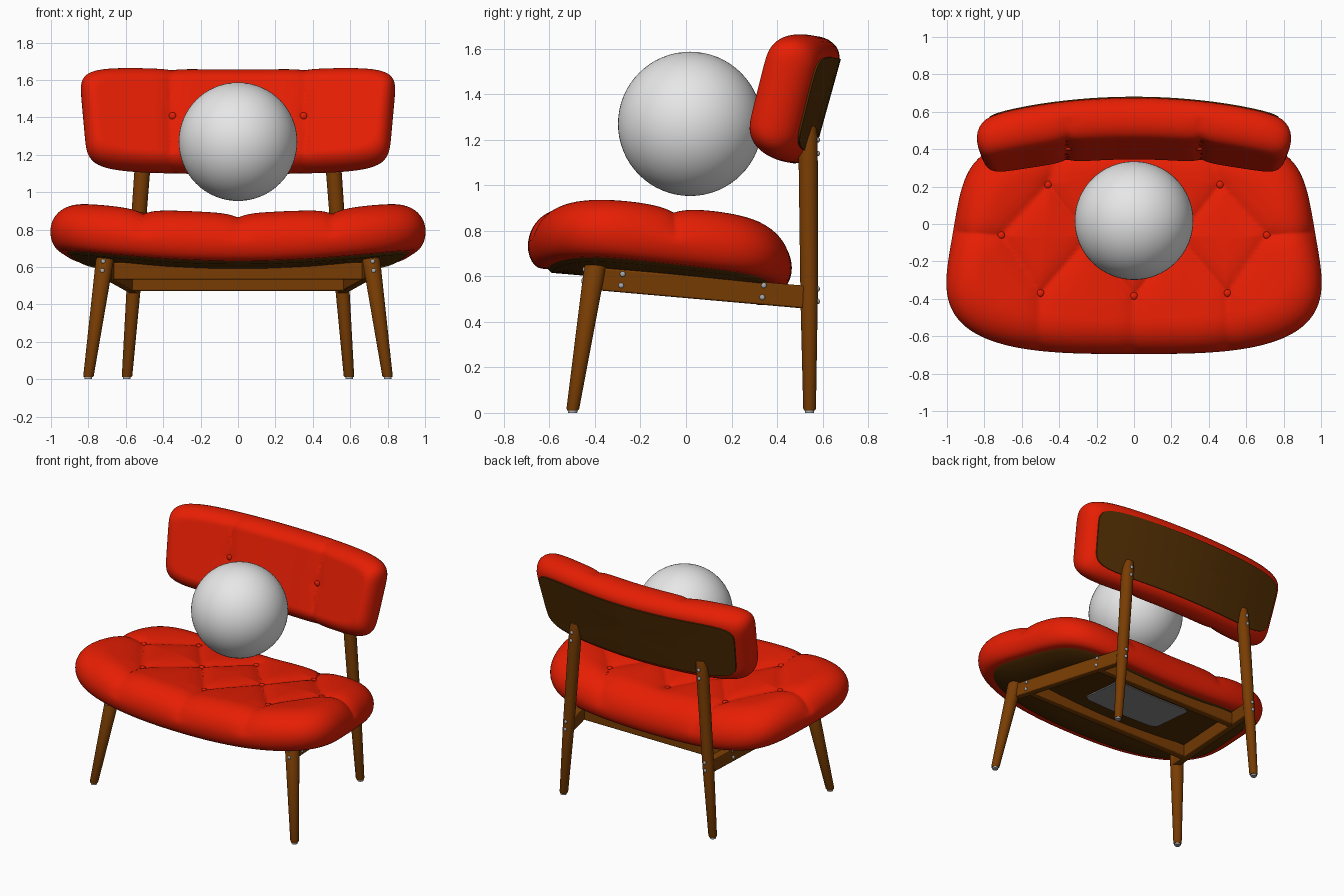
import bpy, bmesh, math
from mathutils import Vector

if "Cube" in bpy.data.objects:
    bpy.data.objects.remove(bpy.data.objects["Cube"])


def material(name, rgb):
    m = bpy.data.materials.new(name)
    m.diffuse_color = (*rgb, 1)
    m.use_nodes = True
    m.node_tree.nodes["Principled BSDF"].inputs["Base Color"].default_value = m.diffuse_color
    return m


RED = material("red upholstery", (0.80, 0.013, 0.001))
WOOD = material("brown wood", (0.19, 0.046, 0.001))
BOARD = material("dark brown board", (0.085, 0.028, 0.001))
PALE = material("pale grey", (0.80, 0.80, 0.80))
METAL = material("metal grey", (0.38, 0.40, 0.43))
PLATE = material("dark grey", (0.27, 0.27, 0.27))


def finish(name, bm, mat, angle=40):
    bmesh.ops.remove_doubles(bm, verts=bm.verts, dist=1e-5)
    bmesh.ops.recalc_face_normals(bm, faces=bm.faces)
    me = bpy.data.meshes.new(name)
    bm.to_mesh(me)
    bm.free()
    me.materials.append(mat)
    me.shade_smooth()
    me.set_sharp_from_angle(angle=math.radians(angle))
    ob = bpy.data.objects.new(name, me)
    bpy.context.collection.objects.link(ob)
    return ob


def loft(bm, rings):
    vs = [[bm.verts.new(p) for p in r] for r in rings]
    n = len(vs[0])
    for r0, r1 in zip(vs, vs[1:]):
        for j in range(n):
            k = (j + 1) % n
            bm.faces.new((r0[j], r0[k], r1[k], r1[j]))
    return vs


def seg_dist(x, y, s):
    p, a, b = Vector((x, y)), Vector(s[:2]), Vector(s[2:])
    t = max(0, min(1, (p - a).dot(b - a) / max((b - a).length_squared, 1e-9)))
    return (p - a - (b - a) * t).length


def shell(name, mat, shape, rings, warp, seams=(), buttons=(), depth=0.03, width=0.06, n=320):
    """Rings of (inset, height, scale, tuft strength) around a tapered superellipse, then warped."""
    a, b, cy, taper, n_lo, n_hi = shape
    out = []
    for d, h, s, k in rings:
        ring = []
        for j in range(n):
            f = 2 * math.pi * (j + 0.5) / n
            c, si = math.cos(f), math.sin(f)
            e = n_hi if si > 0 else n_lo
            r = (abs(c) ** e + abs(si) ** e) ** (-1 / e)
            x = c * r * (a - d) * s * (1 + taper * si * r)
            y = cy + si * r * (b - d) * s
            g = 0
            if k and seams:
                g = depth * math.exp(-min(seg_dist(x, y, q) for q in seams) / width)
                g += 0.4 * depth * math.exp(-min(math.dist((x, y), q) for q in buttons) / 0.03)
            pull = 1 - 1.6 * g * k * (1 - k) / b
            ring.append(warp(x * pull, cy + (y - cy) * pull, h - g * k))
        out.append(ring)
    bm = bmesh.new()
    loft(bm, out)
    return finish(name, bm, mat, 60)


def cushion_rings(low, low_in, top, edge):
    rings = [(low_in, low, s, 0) for s in (0, .25, .5, .75, 1)]
    for i in range(1, 6):                                  # lower bulge
        t = math.pi / 2 * (1 - i / 6)
        rings.append((low_in * (1 - math.cos(t)), low * math.sin(t), 1, 0))
    for i in range(15):                                    # rounded upper edge
        t = math.pi / 2 * i / 14
        rings.append((edge * (1 - math.cos(t)), top * math.sin(t), 1, math.sin(t)))
    return rings + [(edge, top, 1 - i / 40, 1) for i in range(1, 41)]


def board_rings(h0, h1, rim=0.0):
    sc = (0, .25, .5, .75, 1)
    return [(rim, h0, s, 0) for s in sc] + [(0, h1, s, 0) for s in sc[::-1]]


def ball(name, pos, r, mat, flat=(1, 1, 1), seg=16):
    bm = bmesh.new()
    bmesh.ops.create_uvsphere(bm, u_segments=seg, v_segments=seg // 2, radius=r)
    ob = finish(name, bm, mat, 60)
    ob.location, ob.scale = pos, flat
    return ob


def seat_warp(x, y, h):
    return Vector((x, y, 0.675 - 0.085 * y + 0.087 * x * x + h))


TILT = math.radians(15.5)


def back_warp(u, w, h):
    return Vector((u, 0.525 + w * math.sin(TILT) - h * math.cos(TILT) - 0.15 * u * u,
                   1.375 + w * math.cos(TILT) + h * math.sin(TILT) + 0.03 * u * u))


# Seat cushion with diamond tufting, its board and the plate below
half = [(.5, -.37, .52, -.9), (.5, -.37, .71, -.06), (.71, -.06, 1.2, -.03), (.71, -.06, .46, .21),
        (.46, .21, .33, .6), (.46, .21, .24, -.07), (.24, -.07, .5, -.37), (.24, -.07, 0, -.385),
        (.24, -.07, 0, .21)]
seams = half + [(-p, q, -r, s) for p, q, r, s in half] + [(0, -.385, 0, -.9)]
buttons = [(0, -.385), (0, .21)] + [(s * x, y) for s in (1, -1)
                                    for x, y in ((.5, -.37), (.71, -.06), (.46, .21), (.24, -.07))]
shell("seat_cushion", RED, (.98, .58, -.115, -.1, 3.2, 5), cushion_rings(-.095, .06, .175, .19),
      seat_warp, seams, buttons)
shell("seat_board", BOARD, (.905, .505, -.115, -.1, 3.2, 5), board_rings(-.11, -.085, .03),
      seat_warp, n=96)
shell("under_plate", PLATE, (.31, .18, .03, 0, 30, 30), board_rings(-.117, -.109), seat_warp, n=48)
for x, y in buttons:
    ball("seat_button", seat_warp(x, y, .14), .02, RED, (1, 1, .6))

# Backrest cushion and board
bseams = [(s * .36, -1, s * .36, 1) for s in (1, -1)]
bbuttons = [(s * .35, 0) for s in (1, -1)]
shell("backrest_cushion", RED, (.828, .285, 0, .03, 7, 7), cushion_rings(-.096, .08, .13, .09),
      back_warp, bseams, bbuttons, .022, .04)
shell("backrest_board", BOARD, (.765, .215, 0, .03, 7, 7), board_rings(-.102, -.08), back_warp, n=96)
for u, w in bbuttons:
    ball("backrest_button", back_warp(u, w, .108), .02, RED, (1, .6, 1))


# Wooden frame helpers
def leg(name, pts, mat=WOOD, n=28):
    bm = bmesh.new()
    vs = loft(bm, [[(x + r * math.cos(2 * math.pi * j / n), y + r * math.sin(2 * math.pi * j / n), z)
                    for j in range(n)] for x, y, z, r in pts])
    bm.faces.new(vs[0])
    bm.faces.new(vs[-1])
    return finish(name, bm, mat)


def bar(name, p, q, height, thick):
    p, q = Vector(p), Vector(q)
    side = (q - p).cross(Vector((0, 0, 1))).normalized() * thick / 2
    up = Vector((0, 0, height / 2))
    bm = bmesh.new()
    vs = loft(bm, [[e - side - up, e + side - up, e + side + up, e - side + up] for e in (p, q)])
    bm.faces.new(vs[0])
    bm.faces.new(vs[1])
    ob = finish(name, bm, WOOD, 30)
    bev = ob.modifiers.new("soft edges", "BEVEL")
    bev.width, bev.segments = .007, 2
    return ob


# Legs, glides, side rails and screws, mirrored left and right
for s, tag in ((1, "right"), (-1, "left")):
    leg("front_leg_" + tag, [(s * .80, -.498, .011, .024), (s * .799, -.497, .019, .028),
                             (s * .712, -.40, .64, .048), (s * .711, -.398, .652, .042)])
    leg("rear_leg_" + tag, [(s * .594, .543, .011, .024), (s * .593, .543, .019, .028),
                            (s * .557, .541, .5, .038), (s * .513, .537, 1.1, .042),
                            (s * .504, .537, 1.22, .041), (s * .501, .537, 1.26, .034)])
    leg("front_glide_" + tag, [(s * .80, -.498, 0, .02), (s * .80, -.497, .015, .02)], METAL)
    leg("rear_glide_" + tag, [(s * .595, .543, 0, .02), (s * .595, .543, .015, .02)], METAL)
    bar("side_rail_" + tag, (s * .703, -.40, .59), (s * .555, .53, .508), .1, .05)
    for x, y, z in ((.725, -.452, .58), (.72, -.446, .63), (.557, .58, .49), (.553, .58, .545),
                    (.511, .58, 1.14), (.506, .58, 1.2)):
        ball("leg_screw", (s * x, y, z), .012, METAL, (1, .7, 1))
    for x, y, z in ((.711, -.285, .56), (.711, -.278, .61), (.612, .335, .508), (.611, .342, .56)):
        ball("rail_screw", (s * x, y, z), .012, METAL, (.7, 1, 1))

# Cross rails
bar("front_cross_rail", (-.68, -.28, .578), (.68, -.28, .578), .09, .05)
bar("rear_cross_rail", (-.58, .338, .518), (.58, .338, .518), .09, .05)

# Ball floating above the seat
ball("floating_ball", (0, .018, 1.27), .317, PALE, seg=64)
